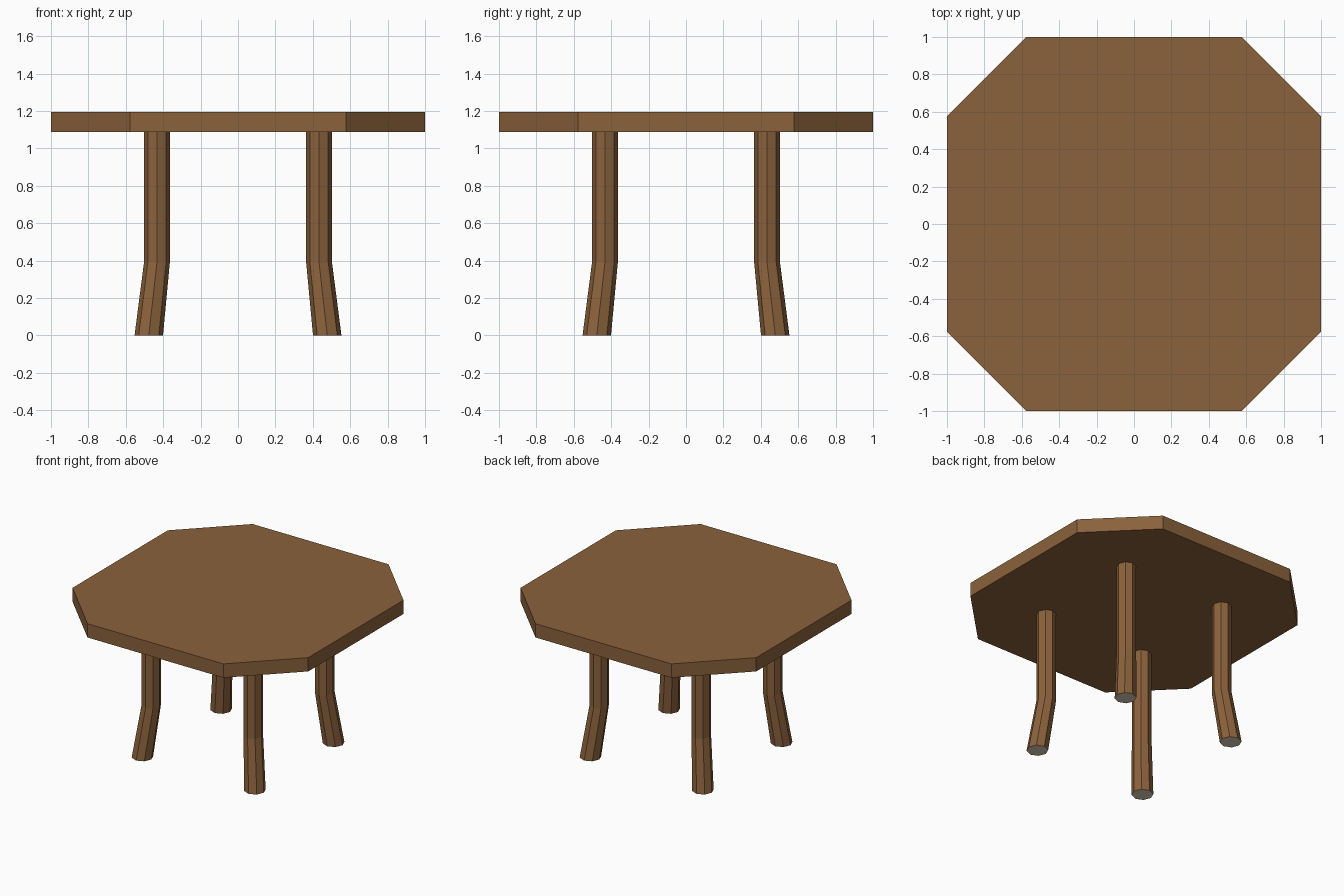
import bpy, bmesh, math

if "Cube" in bpy.data.objects:
    bpy.data.objects.remove(bpy.data.objects["Cube"])

def material(name, rgb):
    m = bpy.data.materials.new(name)
    m.diffuse_color = (*rgb, 1.0)
    m.use_nodes = True
    m.node_tree.nodes["Principled BSDF"].inputs["Base Color"].default_value = m.diffuse_color
    return m

wood = material("brown wood", (0.258, 0.122, 0.045))
pad = material("pale foot", (0.70, 0.64, 0.48))

def loft(name, rings, mats):
    """Closed solid through matching rings of points, bottom to top."""
    bm = bmesh.new()
    loops = [[bm.verts.new(p) for p in ring] for ring in rings]
    n = len(loops[0])
    for a, b in zip(loops, loops[1:]):
        for i in range(n):
            j = (i + 1) % n
            bm.faces.new((a[i], a[j], b[j], b[i]))
    foot = bm.faces.new(loops[0][::-1])
    bm.faces.new(loops[-1])
    foot.material_index = len(mats) - 1
    bmesh.ops.recalc_face_normals(bm, faces=bm.faces)
    me = bpy.data.meshes.new(name)
    bm.to_mesh(me)
    bm.free()
    for m in mats:
        me.materials.append(m)
    ob = bpy.data.objects.new(name, me)
    bpy.context.collection.objects.link(ob)
    return ob

def circle(cx, cy, z, r, n=8):
    return [(cx + r * math.cos(math.tau * i / n),
             cy + r * math.sin(math.tau * i / n), z) for i in range(n)]

# Tabletop: square with clipped corners
c = 0.577
outline = [(1, -c), (1, c), (c, 1), (-c, 1), (-1, c), (-1, -c), (-c, -1), (c, -1)]
loft("tabletop", [[(x, y, z) for x, y in outline] for z in (1.088, 1.194)], [wood])

# Legs: eight-sided, straight above and splayed outward below the bend
for sy, row in ((-1, "front"), (1, "back")):
    for sx, side in ((-1, "left"), (1, "right")):
        profile = [(0.477, 0.0, 0.076), (0.433, 0.395, 0.069), (0.433, 1.088, 0.069)]
        loft(f"{row}_{side}_leg",
             [circle(sx * d, sy * d, z, r) for d, z, r in profile], [wood, pad])
